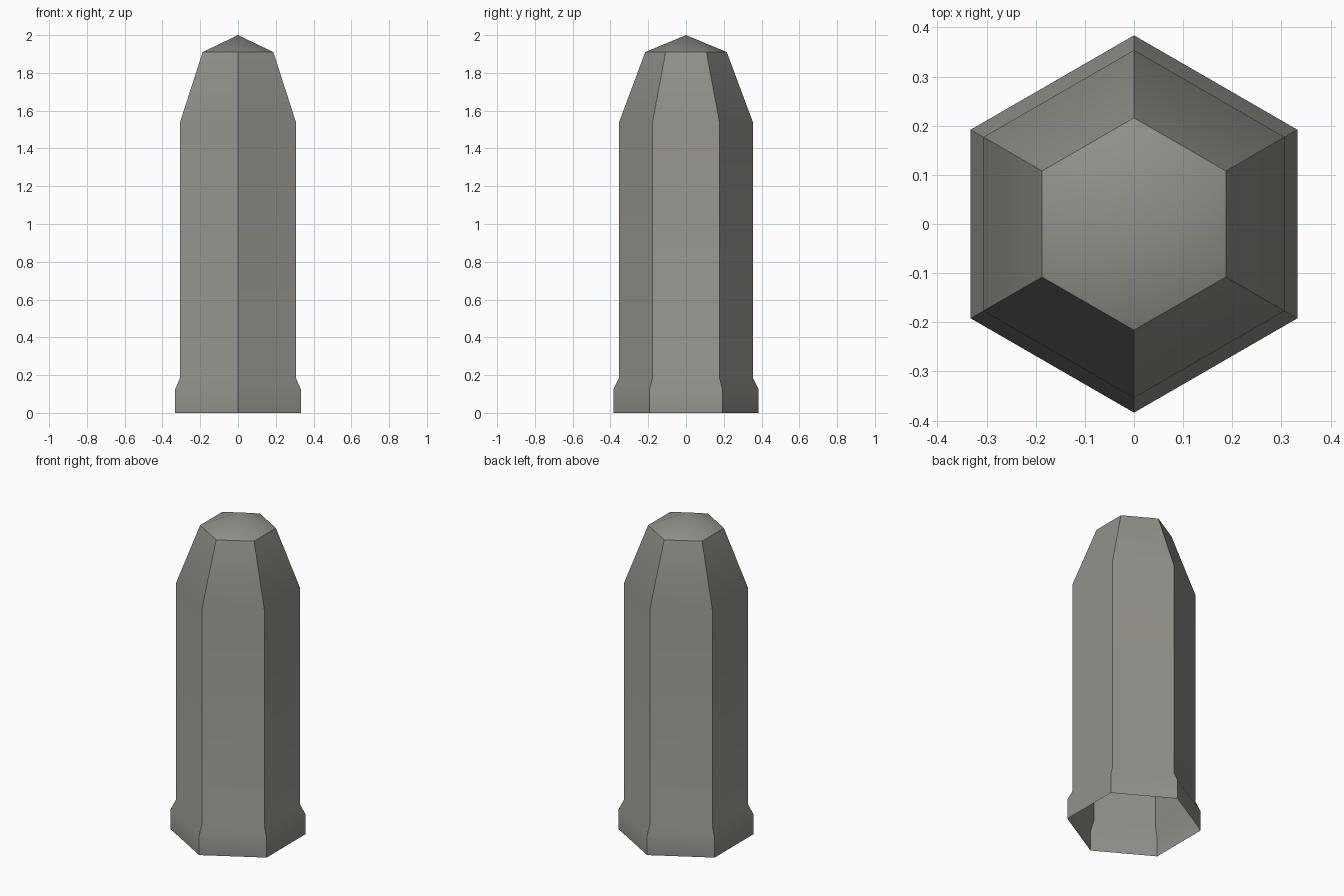
import bpy
import bmesh
from math import pi, sin, cos

cube = bpy.data.objects.get("Cube")
if cube:
    bpy.data.objects.remove(cube, do_unlink=True)

# Warm grey stone
stone = bpy.data.materials.new("warm_grey_stone")
stone.use_nodes = True
colour = (0.29, 0.28, 0.25, 1)
stone.diffuse_color = colour
bsdf = next(n for n in stone.node_tree.nodes if n.type == 'BSDF_PRINCIPLED')
bsdf.inputs["Base Color"].default_value = colour
bsdf.inputs["Roughness"].default_value = 0.8

SIDES = 6
# (corner radius, height): flared foot, straight shaft, tapered shoulder
PROFILE = [(0.384, 0), (0.384, 0.125), (0.354, 0.185), (0.354, 1.54), (0.216, 1.91)]
TIP = 2.0


def ring(bm, radius, z):
    angles = [pi / 2 + 2 * pi * i / SIDES for i in range(SIDES)]
    return [bm.verts.new((radius * cos(a), radius * sin(a), z)) for a in angles]


# Hexagonal post, a hollow shell open at the bottom
bm = bmesh.new()
rings = [ring(bm, r, z) for r, z in PROFILE]
for low, high in zip(rings, rings[1:]):
    for i in range(SIDES):
        j = (i + 1) % SIDES
        bm.faces.new((low[i], low[j], high[j], high[i]))

# Shallow pointed cap
tip = bm.verts.new((0, 0, TIP))
for i in range(SIDES):
    bm.faces.new((rings[-1][i], rings[-1][(i + 1) % SIDES], tip))

mesh = bpy.data.meshes.new("hexagonal_post")
bm.to_mesh(mesh)
bm.free()
mesh.materials.append(stone)
post = bpy.data.objects.new("hexagonal_post", mesh)
bpy.context.collection.objects.link(post)

# Smooth the gentle bends, keep the corners sharp
bpy.ops.object.select_all(action='DESELECT')
post.select_set(True)
bpy.context.view_layer.objects.active = post
bpy.ops.object.shade_smooth_by_angle(angle=pi / 6)
